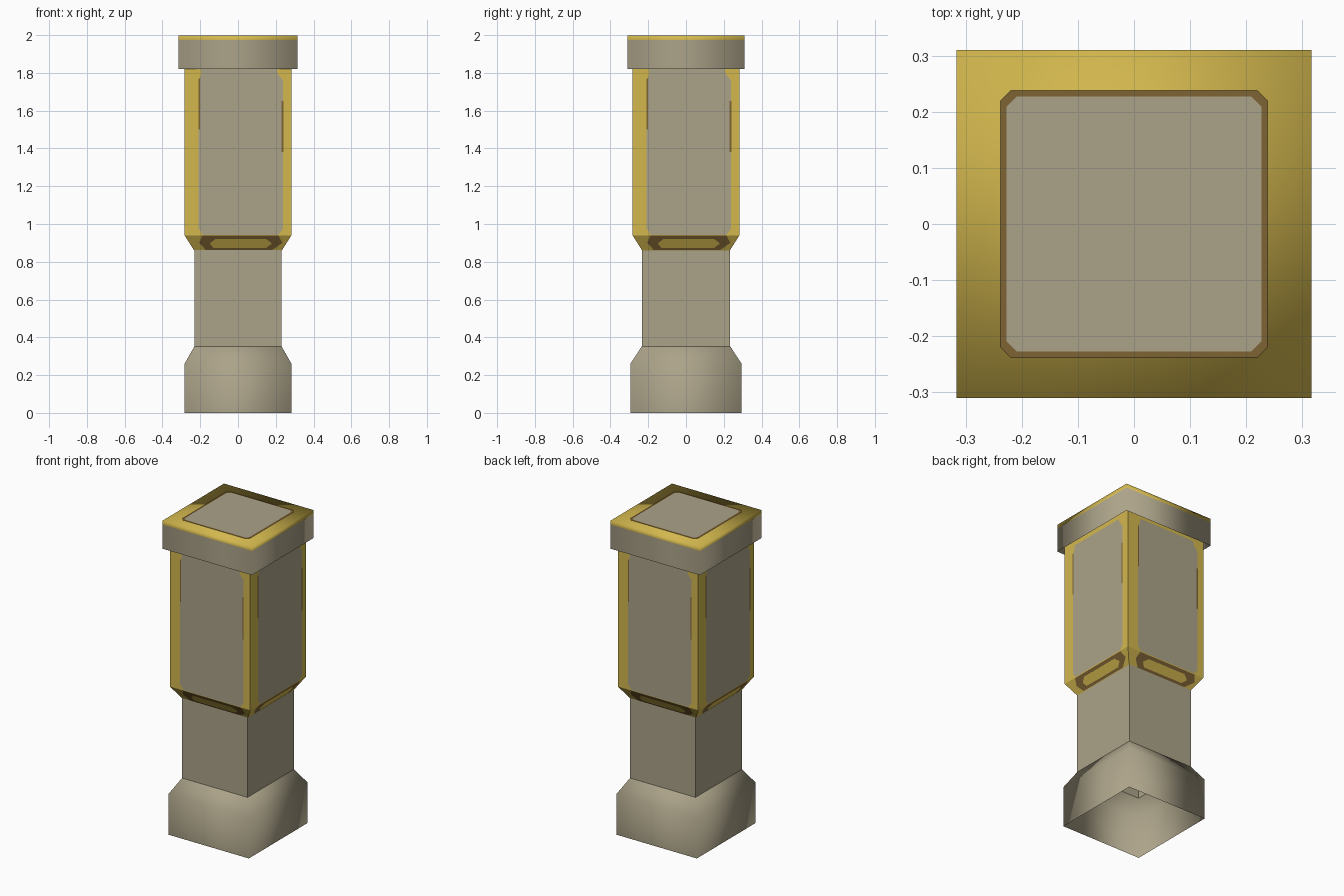
import bpy, math
from mathutils import Matrix, Vector

if "Cube" in bpy.data.objects:
    bpy.data.objects.remove(bpy.data.objects["Cube"])


def material(name, rgb):
    m = bpy.data.materials.new(name)
    m.diffuse_color = (*rgb, 1)
    m.use_nodes = True
    m.node_tree.nodes["Principled BSDF"].inputs["Base Color"].default_value = m.diffuse_color
    return m


STONE = material("stone grey", (0.41, 0.365, 0.25))
GOLD = material("gold", (0.65, 0.475, 0.076))
BROWN = material("dark brown", (0.21, 0.125, 0.036))


def make(name, verts, faces, mats, smooth=False):
    me = bpy.data.meshes.new(name)
    me.from_pydata(verts, [], faces)
    for m in mats:
        me.materials.append(m)
    for p in me.polygons:
        p.use_smooth = smooth
    me.update()
    ob = bpy.data.objects.new(name, me)
    bpy.context.collection.objects.link(ob)
    return ob


def square_tube(name, rings, mats, smooth=False, top=False):
    """Stack of rectangles (half x, half y, z), open at the bottom."""
    verts = [(sx * hx, sy * hy, z) for hx, hy, z in rings
             for sx, sy in ((-1, -1), (1, -1), (1, 1), (-1, 1))]
    faces = [(4*r + i, 4*r + (i+1) % 4, 4*r + 4 + (i+1) % 4, 4*r + 4 + i)
             for r in range(len(rings) - 1) for i in range(4)]
    if top:
        n = len(verts)
        faces.append((n-4, n-3, n-2, n-1))
    return make(name, verts, faces, mats, smooth)


# Flared base, shaft and upper block
square_tube("base", [(0.283, 0.295, 0), (0.283, 0.295, 0.26), (0.231, 0.234, 0.352)],
            [STONE], smooth=True)
square_tube("shaft", [(0.231, 0.234, 0.35), (0.231, 0.234, 0.862)], [STONE])
HALF, NECK, Z0, Z1 = 0.283, 0.232, 0.86, 0.94
square_tube("upper_block", [(NECK, NECK, Z0), (HALF, HALF, Z1), (HALF, HALF, 1.96)], [GOLD])

# Cap with a gold upper rim and gold top
cap = square_tube("cap", [(0.316, 0.31, 1.82), (0.316, 0.31, 1.973), (0.316, 0.31, 1.998)],
                  [STONE, GOLD], smooth=True, top=True)
for p in cap.data.polygons:
    p.material_index = int(p.center.z > 1.973)


# Painted patch on the cap top with a brown outline
def top_patch(name, h, z, mat):
    c = 0.018
    pts = [(-h+c, -h), (h-c, -h), (h, -h+c), (h, h-c),
           (h-c, h), (-h+c, h), (-h, h-c), (-h, -h+c)]
    make(name, [(x, y, z) for x, y in pts], [tuple(range(8))], [mat])


top_patch("cap_patch_outline", 0.238, 1.999, BROWN)
top_patch("cap_patch", 0.227, 2.0, STONE)


# Painted plates repeated around the four sides of the upper block
def side_plates(name, outline, lift, mat):
    verts, faces = [], []
    for k in range(4):
        rot = Matrix.Rotation(k * math.pi / 2, 3, 'Z')
        faces.append(tuple(range(len(verts), len(verts) + len(outline))))
        for u, z in outline:
            d = NECK + (HALF - NECK) * min(1, (z - Z0) / (Z1 - Z0))
            verts.append(rot @ Vector((u, -d - lift, z)))
    make(name, verts, faces, [mat])


def box(u0, u1, z0, z1):
    return [(u0, z0), (u1, z0), (u1, z1), (u0, z1)]


side_plates("side_panel", [(-0.185, 0.943), (0.215, 0.943), (0.238, 0.975), (0.238, 1.76),
                           (0.21, 1.795), (0.205, 1.82), (-0.195, 1.82), (-0.195, 1.79),
                           (-0.208, 1.76), (-0.208, 0.975)], 0.002, STONE)
side_plates("panel_edge_left", box(-0.21, -0.201, 1.5, 1.77), 0.003, BROWN)
side_plates("panel_edge_right", box(0.231, 0.24, 1.38, 1.65), 0.003, BROWN)
side_plates("collar_band", [(-0.17, 0.862), (0.18, 0.862), (0.235, 0.9), (0.215, 0.938),
                            (-0.19, 0.938), (-0.205, 0.9)], 0.002, BROWN)
side_plates("collar_spot", [(-0.13, 0.874), (0.15, 0.874), (0.18, 0.897), (0.15, 0.92),
                            (-0.12, 0.92), (-0.15, 0.897)], 0.004, GOLD)
